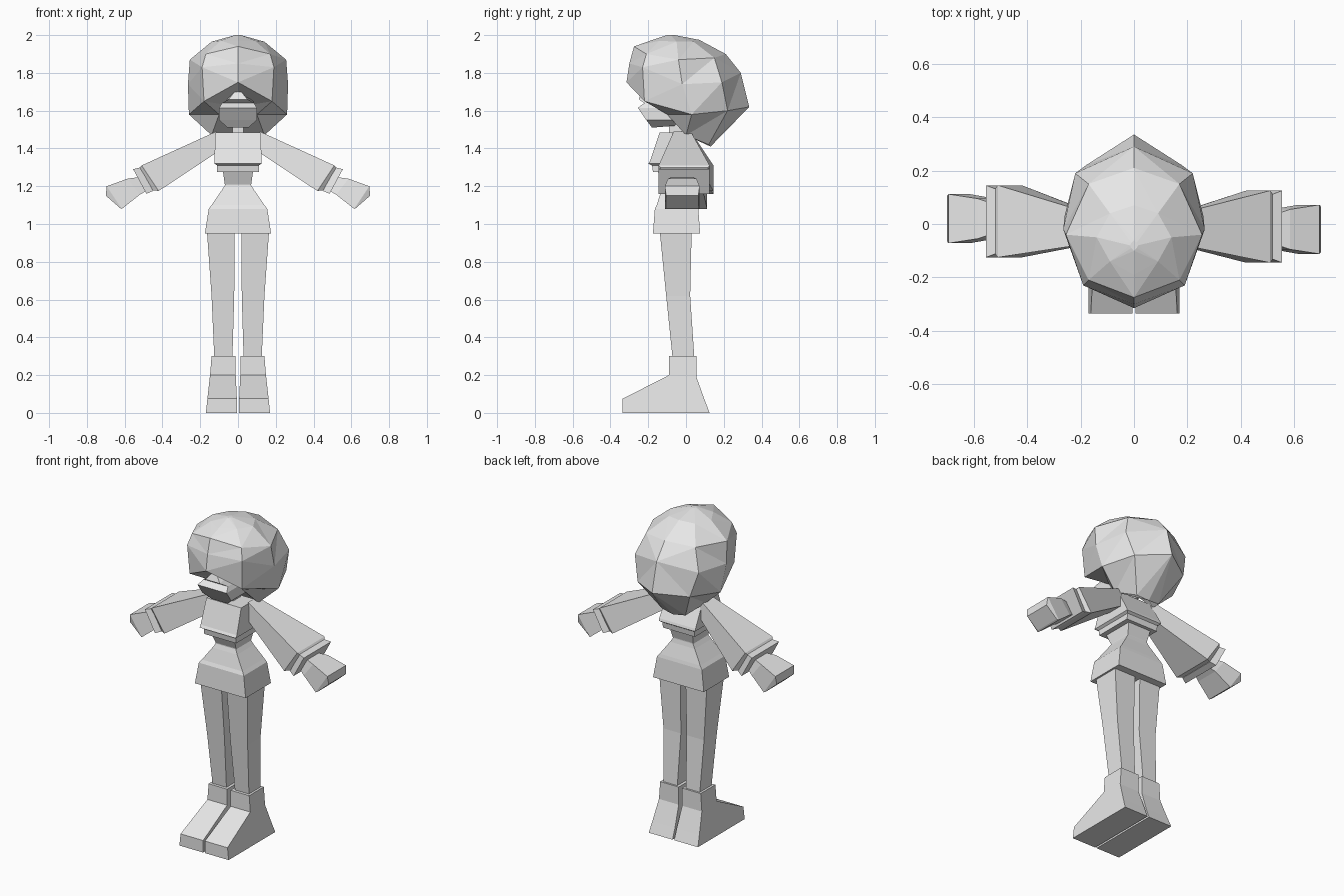
import bpy, bmesh

grey = bpy.data.materials.new("light_grey")
grey.diffuse_color = (0.8, 0.8, 0.8, 1)


def loft(name, rings):
    """Skin a closed solid through rings with equal point counts."""
    bm = bmesh.new()
    loops = [[bm.verts.new(p) for p in r] for r in rings]
    n = len(loops[0])
    for a, b in zip(loops, loops[1:]):
        for i in range(n):
            j = (i + 1) % n
            bm.faces.new((a[i], a[j], b[j], b[i]))
    bm.faces.new(loops[0][::-1])
    bm.faces.new(loops[-1])
    bmesh.ops.recalc_face_normals(bm, faces=bm.faces)
    me = bpy.data.meshes.new(name)
    bm.to_mesh(me)
    bm.free()
    me.materials.append(grey)
    ob = bpy.data.objects.new(name, me)
    bpy.context.collection.objects.link(ob)
    return ob


def level(x0, x1, y0, y1, zf, zb=None):
    """Four-cornered ring; front and back edges may differ in height."""
    zb = zf if zb is None else zb
    return [(x0, y0, zf), (x1, y0, zf), (x1, y1, zb), (x0, y1, zb)]


def centred(hw, y0, y1, zf, zb=None):
    return level(-hw, hw, y0, y1, zf, zb)


def limb(s, dy, top, bottom, hy):
    """Ring across an arm, given by its upper and lower edge."""
    (xt, zt), (xb, zb) = top, bottom
    return [(s * xt, dy - hy, zt), (s * xt, dy + hy, zt),
            (s * xb, dy + hy, zb), (s * xb, dy - hy, zb)]


def mirrored(half):
    """Complete a ring from front-centre to back-centre points."""
    return half + [(-x, y, z) for x, y, z in half[-2:0:-1]]


# Hair: faceted cap, tilted back, with a slanted underside
hair = loft("hair", [mirrored(h) for h in (
    [(0, -0.10, 1.62), (0.10, -0.10, 1.58), (0.14, 0.0, 1.47), (0.08, 0.12, 1.42), (0, 0.13, 1.41)],
    [(0, -0.315, 1.75), (0.18, -0.22, 1.65), (0.26, 0.03, 1.58), (0.18, 0.22, 1.60), (0, 0.335, 1.62)],
    [(0, -0.30, 1.85), (0.19, -0.23, 1.83), (0.265, -0.02, 1.74), (0.22, 0.19, 1.75), (0, 0.29, 1.80)],
    [(0, -0.275, 1.94), (0.17, -0.21, 1.90), (0.255, -0.04, 1.87), (0.17, 0.15, 1.88), (0, 0.21, 1.90)],
    [(0, -0.19, 1.97), (0.09, -0.14, 1.97), (0.14, -0.05, 1.965), (0.09, 0.04, 1.965), (0, 0.07, 1.975)],
    [(0, -0.10, 2.0), (0.01, -0.09, 2.0), (0.015, -0.08, 2.0), (0.01, -0.07, 2.0), (0, -0.06, 2.0)],
)])
bm = bmesh.new()
bm.from_mesh(hair.data)
bmesh.ops.triangulate(bm, faces=[f for f in bm.faces if len(f.verts) == 4])
bm.to_mesh(hair.data)
bm.free()

# Face and neck
loft("face", [
    centred(0.055, -0.18, -0.06, 1.51, 1.52),
    centred(0.10, -0.21, -0.03, 1.55),
    centred(0.10, -0.255, -0.03, 1.615),
    centred(0.085, -0.22, -0.03, 1.64),
    centred(0.05, -0.25, -0.05, 1.66, 1.70),
    centred(0.01, -0.23, -0.08, 1.71),
])
loft("neck", [centred(0.03, -0.09, -0.02, 1.46), centred(0.03, -0.09, -0.02, 1.56)])

# Top: chest with a hanging hem
loft("chest", [
    centred(0.11, -0.175, 0.07, 1.275),
    centred(0.11, -0.18, 0.075, 1.31),
    centred(0.125, -0.20, 0.09, 1.32),
    centred(0.125, -0.19, 0.085, 1.335),
    centred(0.12, -0.14, 0.0, 1.485),
])
loft("waist", [
    centred(0.07, -0.12, 0.03, 1.19),
    centred(0.07, -0.12, 0.03, 1.21),
    centred(0.08, -0.15, 0.05, 1.28),
])

# Skirt
loft("skirt", [
    centred(0.175, -0.175, 0.075, 0.95),
    centred(0.155, -0.165, 0.065, 1.08),
    centred(0.14, -0.155, 0.06, 1.10),
    centred(0.085, -0.13, 0.035, 1.18),
    centred(0.07, -0.12, 0.03, 1.205),
])

for side, s in (("right", 1), ("left", -1)):
    dy = -0.01 * s
    # Flared sleeve, cuff and hand
    loft(side + "_sleeve", [
        limb(s, -0.02, (0.115, 1.49), (0.11, 1.38), 0.045),
        limb(s, dy, (0.51, 1.31), (0.42, 1.175), 0.135),
        limb(s, dy, (0.525, 1.29), (0.46, 1.18), 0.115),
    ])
    loft(side + "_cuff", [
        limb(s, dy, (0.515, 1.30), (0.45, 1.175), 0.12),
        limb(s, dy, (0.555, 1.29), (0.485, 1.16), 0.135),
    ])
    loft(side + "_hand", [
        limb(s, 2 * dy, (0.51, 1.25), (0.46, 1.19), 0.05),
        limb(s, 2 * dy, (0.585, 1.24), (0.52, 1.155), 0.075),
        limb(s, 2 * dy, (0.695, 1.20), (0.615, 1.08), 0.092),
        limb(s, 2 * dy, (0.70, 1.15), (0.625, 1.085), 0.085),
    ])
    # Tapered leg
    loft(side + "_leg", [
        level(s * 0.03, s * 0.125, -0.07, 0.045, 0.28),
        level(s * 0.02, s * 0.14, -0.105, 0.022, 0.62),
        level(s * 0.018, s * 0.165, -0.14, 0.03, 0.97),
    ])
    # Boot with sloping toe
    loft(side + "_boot", [
        level(s * 0.006, s * 0.17, -0.335, 0.125, 0.0),
        level(s * 0.006, s * 0.162, -0.335, 0.10, 0.075, 0.065),
        level(s * 0.012, s * 0.148, -0.09, 0.055, 0.20, 0.19),
        level(s * 0.012, s * 0.14, -0.09, 0.055, 0.30),
    ])
